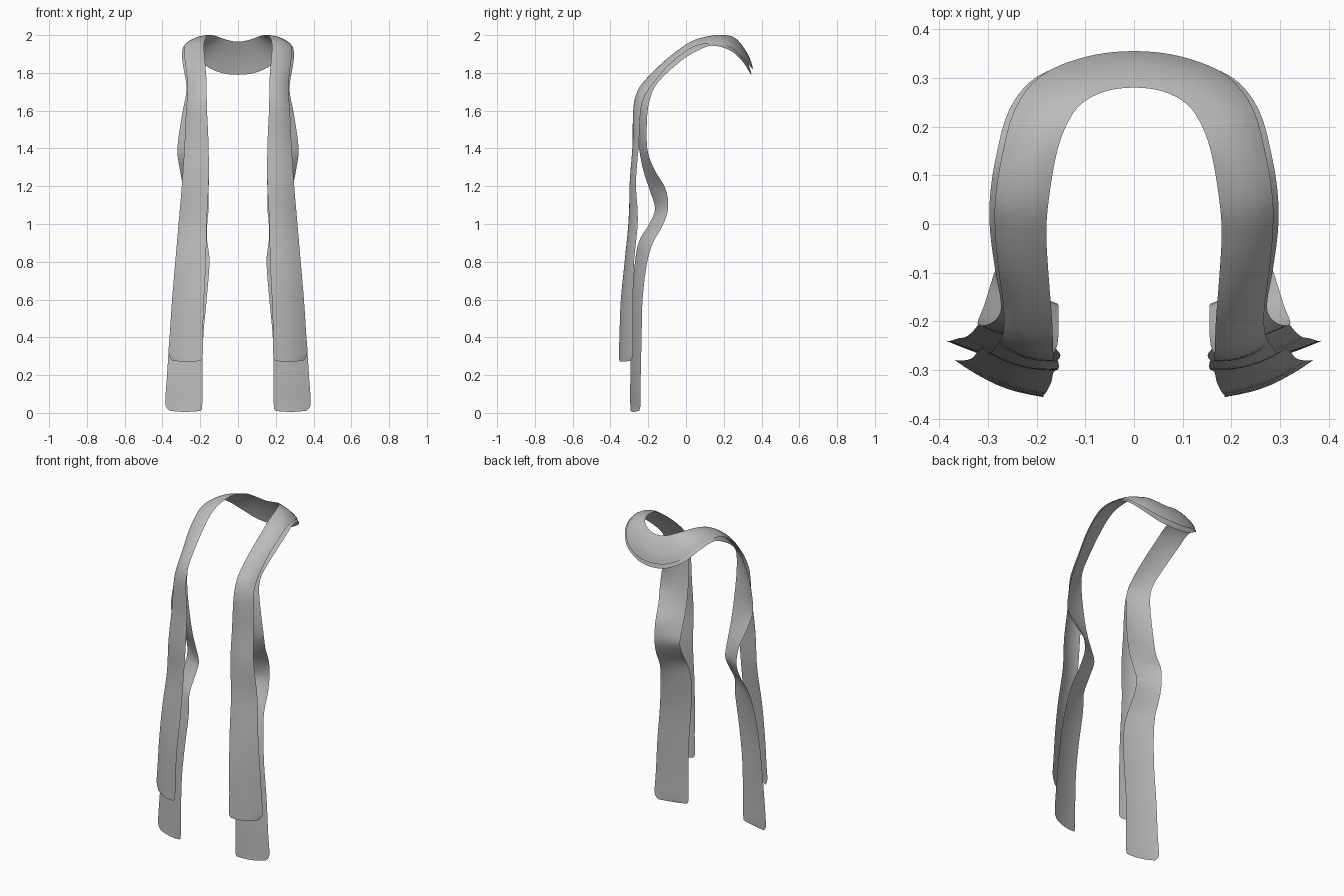
import bpy, bmesh, math
from mathutils import Vector

fabric = bpy.data.materials.new("grey_fabric")
fabric.diffuse_color = (0.5, 0.5, 0.5, 1)

# Stations on the right half: (inner edge xyz, outer edge xyz)
# Upper layer around the neck and over the shoulder
neck = [
    (0, .28, 1.965, 0, .355, 1.82),
    (.06, .272, 1.975, .10, .343, 1.832),
    (.11, .245, 1.993, .19, .305, 1.875),
    (.14, .20, 2.0, .245, .235, 1.935),
    (.16, .14, 1.998, .272, .135, 1.956),
    (.175, .05, 1.975, .285, .05, 1.942),
    (.18, -.02, 1.935, .285, -.02, 1.90),
    (.175, -.11, 1.865, .278, -.095, 1.838),
    (.168, -.20, 1.78, .268, -.17, 1.75),
    (.166, -.258, 1.70, .268, -.217, 1.68),
]
# Under layer around the neck: same inner edge, slightly wider outer edge
under_outer = [
    (0, .347, 1.79), (.105, .335, 1.805), (.20, .302, 1.857), (.256, .235, 1.918),
    (.284, .135, 1.944), (.296, .05, 1.912), (.295, -.02, 1.868),
    (.284, -.10, 1.80), (.274, -.155, 1.74), (.276, -.185, 1.68),
]
neck_under = [a[:3] + b for a, b in zip(neck, under_outer)]

# Hanging ends
front_drop = [
    (.164, -.28, 1.60, .275, -.24, 1.60),
    (.156, -.282, 1.42, .283, -.25, 1.42),
    (.155, -.297, 1.22, .296, -.265, 1.22),
    (.165, -.304, 1.02, .313, -.255, 1.02),
    (.170, -.325, .80, .332, -.275, .80),
    (.180, -.345, .60, .349, -.28, .60),
    (.186, -.352, .42, .361, -.28, .42),
    (.187, -.355, .30, .367, -.28, .32),
    (.200, -.352, .275, .350, -.288, .278),
]
back_drop = [
    (.165, -.265, 1.58, .296, -.205, 1.58),
    (.158, -.25, 1.41, .321, -.205, 1.40),
    (.155, -.225, 1.28, .308, -.168, 1.29),
    (.155, -.192, 1.18, .290, -.11, 1.19),
    (.156, -.164, 1.08, .284, -.094, 1.09),
    (.163, -.195, 1.00, .292, -.12, 1.00),
    (.163, -.248, .91, .304, -.175, .90),
    (.151, -.27, .80, .32, -.207, .79),
    (.166, -.288, .60, .342, -.23, .60),
    (.184, -.292, .40, .362, -.235, .40),
    (.188, -.295, .18, .377, -.24, .18),
    (.190, -.295, .03, .385, -.24, .05),
    (.205, -.292, .010, .365, -.248, .012),
]


def catmull(p0, p1, p2, p3, t):
    return .5 * (2 * p1 + (p2 - p0) * t + (2 * p0 - 5 * p1 + 4 * p2 - p3) * t * t
                 + (3 * p1 - p0 - 3 * p2 + p3) * t ** 3)


def smooth_path(pts, steps):
    pts = [2 * pts[0] - pts[1]] + pts + [2 * pts[-1] - pts[-2]]
    out = [catmull(*pts[i:i + 4], k / steps)
           for i in range(len(pts) - 3) for k in range(steps)]
    return out + [pts[-2]]


def ribbon(name, rows, bow, cols=8, steps=4):
    """Loft a bowed strip from one hanging end, round the neck, to the other."""
    inner = [Vector(r[:3]) for r in rows]
    outer = [Vector(r[3:]) for r in rows]
    flip = lambda pts: [Vector((-p.x, p.y, p.z)) for p in reversed(pts[1:])]
    inner = smooth_path(flip(inner) + inner, steps)
    outer = smooth_path(flip(outer) + outer, steps)
    n = len(inner)
    bm = bmesh.new()
    grid = []
    for i in range(n):
        a, b = max(i - 1, 0), min(i + 1, n - 1)
        along = inner[b] + outer[b] - inner[a] - outer[a]
        normal = along.cross(outer[i] - inner[i]).normalized()
        down = Vector((0, 0, -.006 if i in (0, n - 1) else 0))
        line = []
        for j in range(cols + 1):
            t = j / cols
            arch = 4 * t * (1 - t)
            line.append(bm.verts.new(inner[i].lerp(outer[i], t) + (normal * bow + down) * arch))
        grid.append(line)
    for i in range(n - 1):
        for j in range(cols):
            f = bm.faces.new((grid[i][j], grid[i + 1][j], grid[i + 1][j + 1], grid[i][j + 1]))
            f.smooth = True
    me = bpy.data.meshes.new(name)
    bm.to_mesh(me)
    bm.free()
    me.materials.append(fabric)
    ob = bpy.data.objects.new(name, me)
    bpy.context.collection.objects.link(ob)


ribbon("scarf_front_layer", neck + front_drop, .012)
ribbon("scarf_back_layer", neck_under + back_drop, .006)
